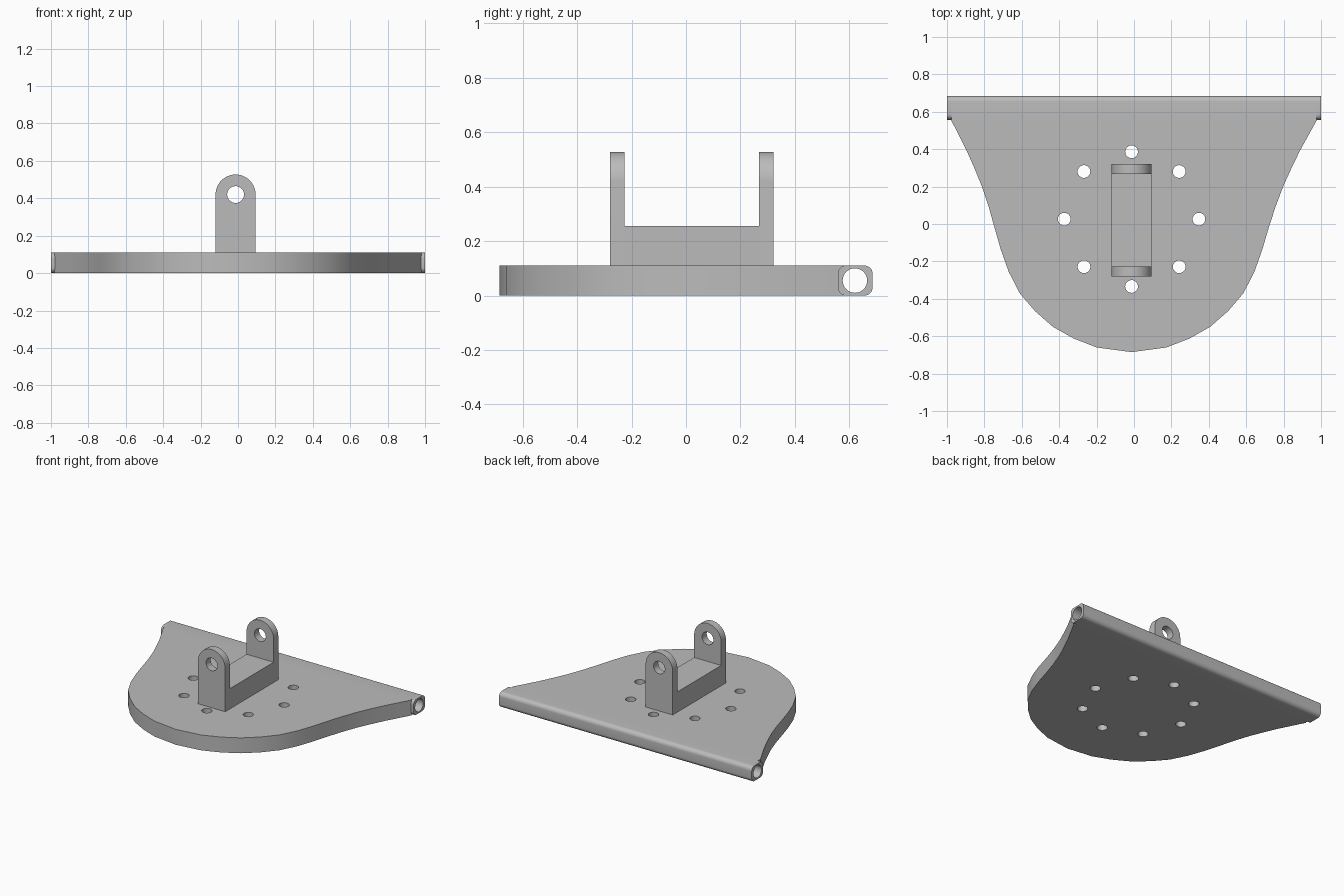
import bpy, bmesh
from math import sin, cos, pi, radians

if "Cube" in bpy.data.objects:
    bpy.data.objects.remove(bpy.data.objects["Cube"], do_unlink=True)

grey = bpy.data.materials.new("plain grey")
grey.use_nodes = True
colour = (0.5, 0.5, 0.5, 1)
grey.diffuse_color = colour
grey.node_tree.nodes["Principled BSDF"].inputs["Base Color"].default_value = colour


def arc(cx, cy, r, start, end, steps):
    return [(cx + r * cos(radians(start + (end - start) * i / steps)),
             cy + r * sin(radians(start + (end - start) * i / steps)))
            for i in range(steps + 1)]


def circle(cx, cy, r, steps=32):
    return arc(cx, cy, r, 0, 360, steps)[:-1]


def extruded(name, loops, depth, location, rotation=(0, 0, 0)):
    """Fill the first loop, with the others as holes, and extrude it about its plane."""
    curve = bpy.data.curves.new(name, 'CURVE')
    curve.dimensions = '2D'
    curve.fill_mode = 'BOTH'
    curve.extrude = depth / 2
    for loop in loops:
        spline = curve.splines.new('POLY')
        spline.points.add(len(loop) - 1)
        for p, (x, y) in zip(spline.points, loop):
            p.co = (x, y, 0, 1)
        spline.use_cyclic_u = True
    temp = bpy.data.objects.new(name + "_outline", curve)
    bpy.context.collection.objects.link(temp)
    graph = bpy.context.evaluated_depsgraph_get()
    mesh = bpy.data.meshes.new_from_object(temp.evaluated_get(graph))
    bpy.data.objects.remove(temp, do_unlink=True)
    bpy.data.curves.remove(curve)

    bm = bmesh.new()
    bm.from_mesh(mesh)
    bmesh.ops.remove_doubles(bm, verts=bm.verts, dist=1e-5)
    bmesh.ops.recalc_face_normals(bm, faces=bm.faces)
    bm.to_mesh(mesh)
    bm.free()
    mesh.materials.clear()
    mesh.materials.append(grey)
    mesh.name = name
    obj = bpy.data.objects.new(name, mesh)
    obj.location = location
    obj.rotation_euler = rotation
    bpy.context.collection.objects.link(obj)
    bpy.ops.object.select_all(action='DESELECT')
    obj.select_set(True)
    bpy.context.view_layer.objects.active = obj
    bpy.ops.object.shade_smooth_by_angle(angle=radians(30))
    return obj


THICK = 0.11
MID = -0.013          # the bracket and holes sit slightly off centre
ALONG_X = (pi / 2, 0, pi / 2)
ALONG_Y = (pi / 2, 0, 0)

# Base plate: bell-shaped outline with a ring of eight holes
half = [(0.98, 0.56), (0.89, 0.39), (0.846, 0.295), (0.803, 0.195), (0.766, 0.09),
        (0.733, -0.02), (0.698, -0.14), (0.657, -0.255), (0.598, -0.37),
        (0.517, -0.465), (0.42, -0.55), (0.31, -0.612), (0.187, -0.66)]


def side(s):
    return [(s * x + MID * min(1, (0.56 - y) / 0.6), y) for x, y in half]


outline = side(1) + [(MID, -0.685)] + side(-1)[::-1]
holes = [circle(MID + 0.36 * cos(k * pi / 4), 0.026 + 0.36 * sin(k * pi / 4), 0.034)
         for k in range(8)]
extruded("base_plate", [outline] + holes, THICK, (0, 0, THICK / 2))

# Hinge barrel: bored bar along the back, rounded on its rear corners
Y0, Y1, R = 0.557, 0.685, 0.03
bore = circle(0.62, THICK / 2, 0.045)
rear = arc(Y1 - R, R, R, -90, 0, 8) + arc(Y1 - R, THICK - R, R, 0, 90, 8)
front_square = [(Y0, THICK), (Y0, 0)]
front_round = arc(Y0 + R, THICK - R, R, 90, 180, 8) + arc(Y0 + R, R, R, 180, 270, 8)
extruded("hinge_barrel", [rear + front_square, bore], 1.95, (0, 0, 0), ALONG_X)
for s, label in ((1, "left"), (-1, "right")):
    extruded("hinge_end_" + label, [rear + front_round, bore], 0.025,
             (s * 0.9875, 0, 0), ALONG_X)

# Bracket: block between two round-topped lugs with pin holes
W, EYE, LOW = 0.107, 0.42, 0.105
lug = arc(0, EYE, W, 0, 180, 24) + [(-W, LOW), (W, LOW)]
for y, label in ((-0.253, "front"), (0.295, "back")):
    extruded("bracket_lug_" + label, [lug, circle(0, EYE, 0.045)], 0.053,
             (MID, y, 0), ALONG_Y)
block = [(-W, LOW), (W, LOW), (W, 0.255), (-W, 0.255)]
extruded("bracket_block", [block], 0.495, (MID, 0.021, 0), ALONG_Y)
